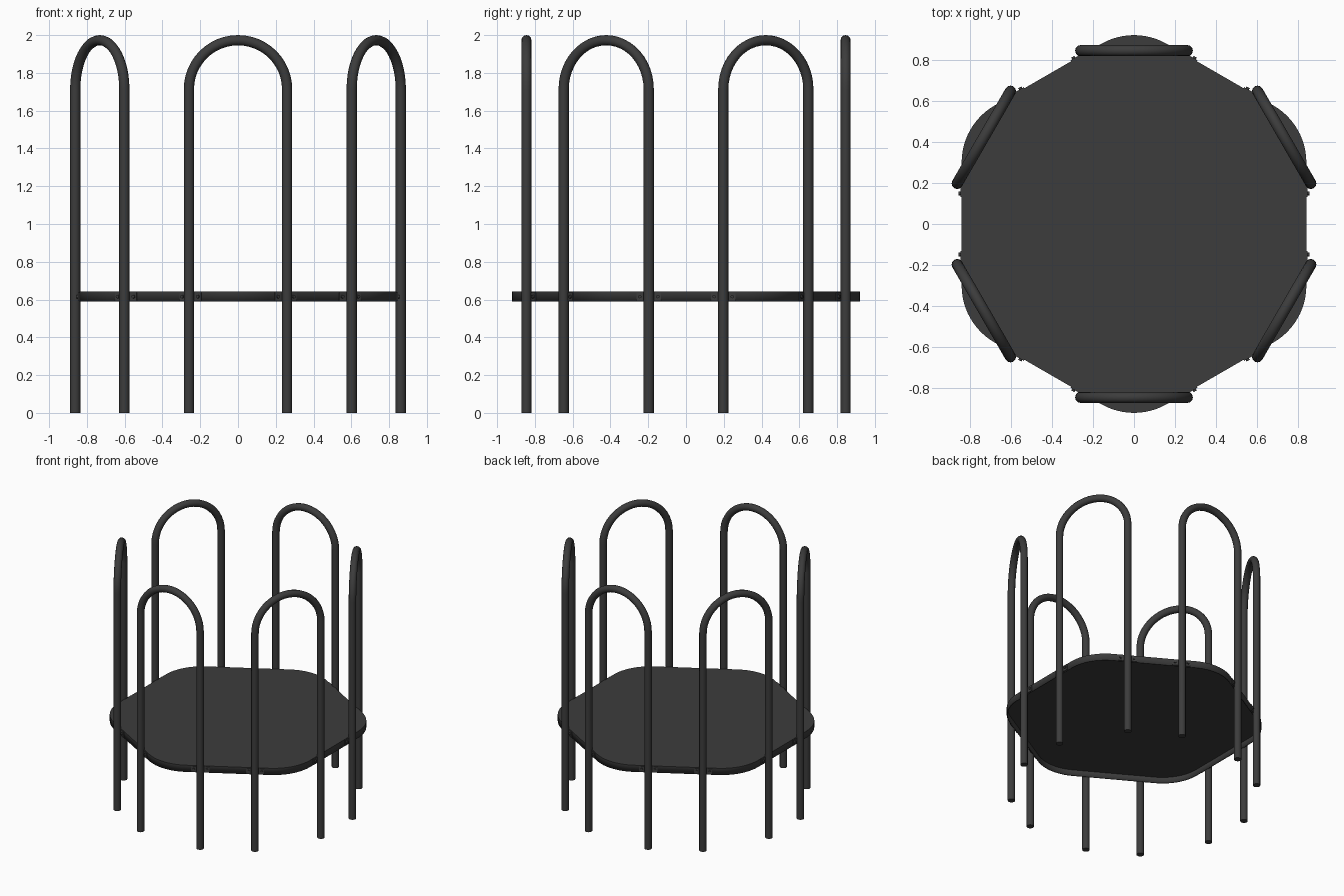
import bpy, bmesh
from math import sin, cos, pi, radians
from mathutils import Matrix

if "Cube" in bpy.data.objects:
    bpy.data.objects.remove(bpy.data.objects["Cube"])

mat = bpy.data.materials.new("dark_grey")
mat.diffuse_color = (0.045, 0.045, 0.045, 1)
mat.use_nodes = True
mat.node_tree.nodes["Principled BSDF"].inputs["Base Color"].default_value = mat.diffuse_color

TUBE_R, HOOP_W, HOOP_Y = 0.027, 0.26, 0.845
ARC_Z = 2.0 - TUBE_R - HOOP_W
APOTHEM, FILLET = 0.84, 0.32
Z0, Z1 = 0.589, 0.642


def finish(ob, smooth_angle=40):
    ob.data.materials.append(mat)
    bpy.ops.object.select_all(action='DESELECT')
    ob.select_set(True)
    bpy.context.view_layer.objects.active = ob
    if ob.type == 'CURVE':
        bpy.ops.object.convert(target='MESH')
        ob = bpy.context.object
    bpy.ops.object.shade_smooth_by_angle(angle=radians(smooth_angle))
    return ob


def from_bmesh(name, bm):
    bmesh.ops.recalc_face_normals(bm, faces=bm.faces)
    me = bpy.data.meshes.new(name)
    bm.to_mesh(me)
    bm.free()
    ob = bpy.data.objects.new(name, me)
    bpy.context.collection.objects.link(ob)
    return ob


# Bent tube hoops, one on each rounded corner of the deck
def hoop(name, angle):
    pts = [(HOOP_W, 0)]
    pts += [(HOOP_W * cos(pi * i / 24), ARC_Z + HOOP_W * sin(pi * i / 24)) for i in range(25)]
    pts += [(-HOOP_W, 0)]
    cu = bpy.data.curves.new(name, 'CURVE')
    cu.dimensions = '3D'
    cu.bevel_depth = TUBE_R
    cu.bevel_resolution = 4
    cu.use_fill_caps = True
    sp = cu.splines.new('POLY')
    sp.points.add(len(pts) - 1)
    for p, (x, z) in zip(sp.points, pts):
        p.co = (x, -HOOP_Y, z, 1)
    ob = bpy.data.objects.new(name, cu)
    bpy.context.collection.objects.link(ob)
    ob.rotation_euler.z = angle
    finish(ob, 50)


for k in range(6):
    hoop(f"hoop_{k + 1}", k * pi / 3)

# Deck: rounded hexagonal tray, open underneath
bm = bmesh.new()
d = (APOTHEM - FILLET) / cos(pi / 6)
outline = []
for k in range(6):
    a = pi / 6 + k * pi / 3
    for i in range(13):
        b = a - pi / 6 + i * pi / 36
        outline.append((d * cos(a) + FILLET * cos(b), d * sin(a) + FILLET * sin(b)))
top = [bm.verts.new((x, y, Z1)) for x, y in outline]
low = [bm.verts.new((x, y, Z0)) for x, y in outline]
bm.faces.new(top)
n = len(top)
for i in range(n):
    j = (i + 1) % n
    bm.faces.new((low[i], low[j], top[j], top[i]))
deck = from_bmesh("deck", bm)
if deck.data.polygons[0].normal.z < 0:
    deck.data.flip_normals()
sol = deck.modifiers.new("sheet", 'SOLIDIFY')
sol.thickness = 0.008
sol.offset = -1
sol.use_even_offset = True
finish(deck)

# Bolted brackets holding each post against the deck edge
zc = (Z0 + Z1) / 2
for k in range(6):
    for s in (-1, 1):
        bm = bmesh.new()
        bmesh.ops.create_cube(bm, size=1, matrix=Matrix.Translation((APOTHEM + 0.002, s * 0.197, zc))
                              @ Matrix.Diagonal((0.008, 0.13, 0.046, 1)))
        for t in (-0.048, 0.048):
            bmesh.ops.create_cone(bm, cap_ends=True, segments=12, radius1=0.009, radius2=0.009, depth=0.012,
                                  matrix=Matrix.Translation((APOTHEM + 0.009, s * 0.197 + t, zc))
                                  @ Matrix.Rotation(pi / 2, 4, 'Y'))
        ob = from_bmesh(f"bracket_{k + 1}_{'left' if s < 0 else 'right'}", bm)
        ob.rotation_euler.z = k * pi / 3
        finish(ob)
